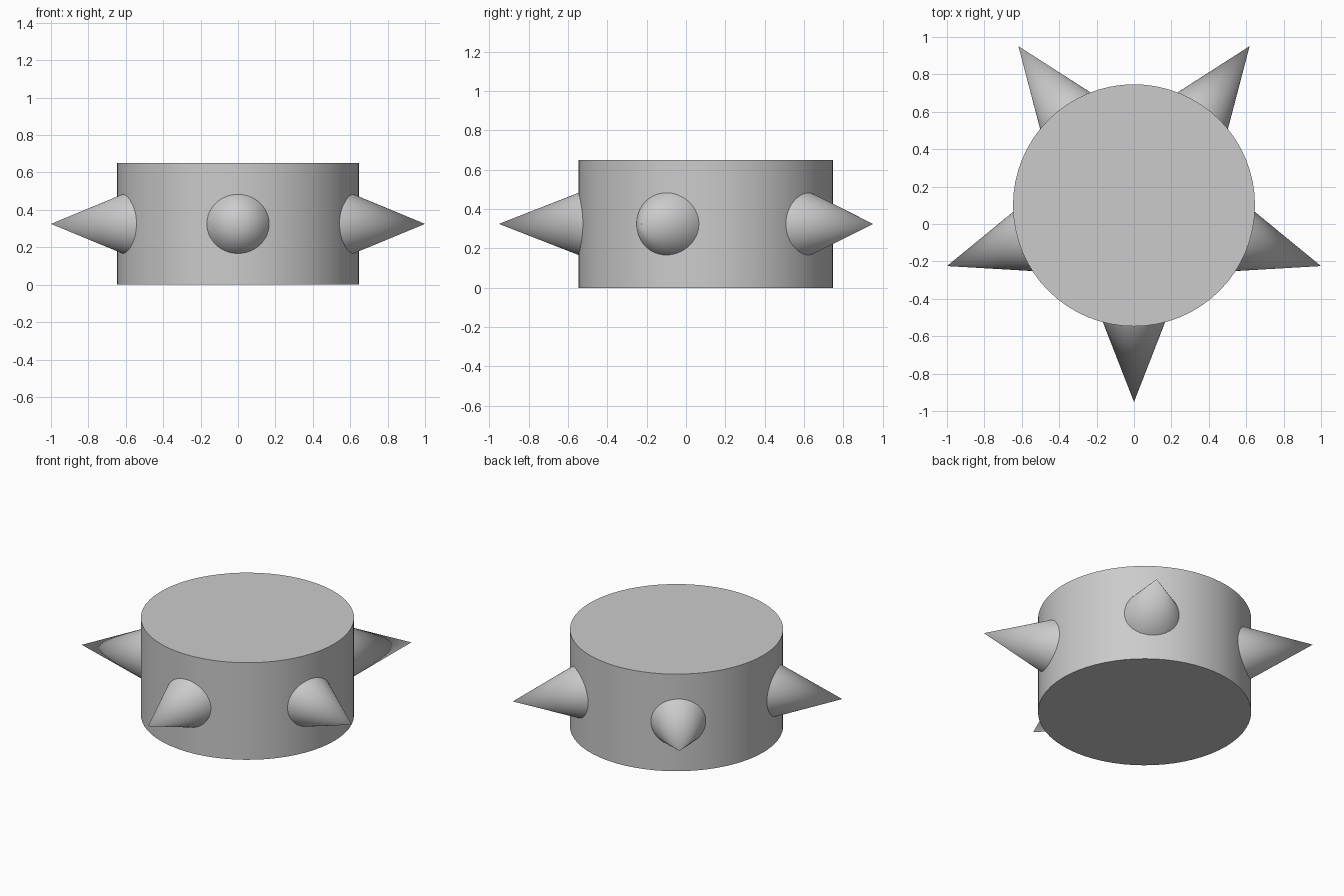
import bpy
import math
from mathutils import Vector

cube = bpy.data.objects.get("Cube")
if cube:
    bpy.data.objects.remove(cube, do_unlink=True)

RADIUS, HEIGHT = 0.647, 0.65
TIP = 1.0515          # distance of each spike point from the drum axis
LENGTH, BASE = 0.51, 0.199
CENTRE = Vector((0, 0.1, HEIGHT / 2))

grey = bpy.data.materials.new("plain grey")
grey.use_nodes = True
colour = (0.6, 0.6, 0.6, 1)
grey.diffuse_color = colour
grey.node_tree.nodes["Principled BSDF"].inputs["Base Color"].default_value = colour


def finish(name):
    obj = bpy.context.object
    obj.name = name
    obj.data.materials.append(grey)
    bpy.ops.object.shade_smooth_by_angle(angle=math.radians(30))


# Drum body
bpy.ops.mesh.primitive_cylinder_add(vertices=64, radius=RADIUS, depth=HEIGHT, location=CENTRE)
finish("drum")

# Five spikes evenly spaced around the drum, one pointing forward
names = ["front_spike", "front_left_spike", "back_left_spike",
         "back_right_spike", "front_right_spike"]
for i, name in enumerate(names):
    angle = -math.pi / 2 + i * math.tau / 5
    outward = Vector((math.cos(angle), math.sin(angle), 0))
    bpy.ops.mesh.primitive_cone_add(
        vertices=64, radius1=BASE, radius2=0, depth=LENGTH,
        location=CENTRE + outward * (TIP - LENGTH / 2),
        rotation=(0, math.pi / 2, angle))
    finish(name)
